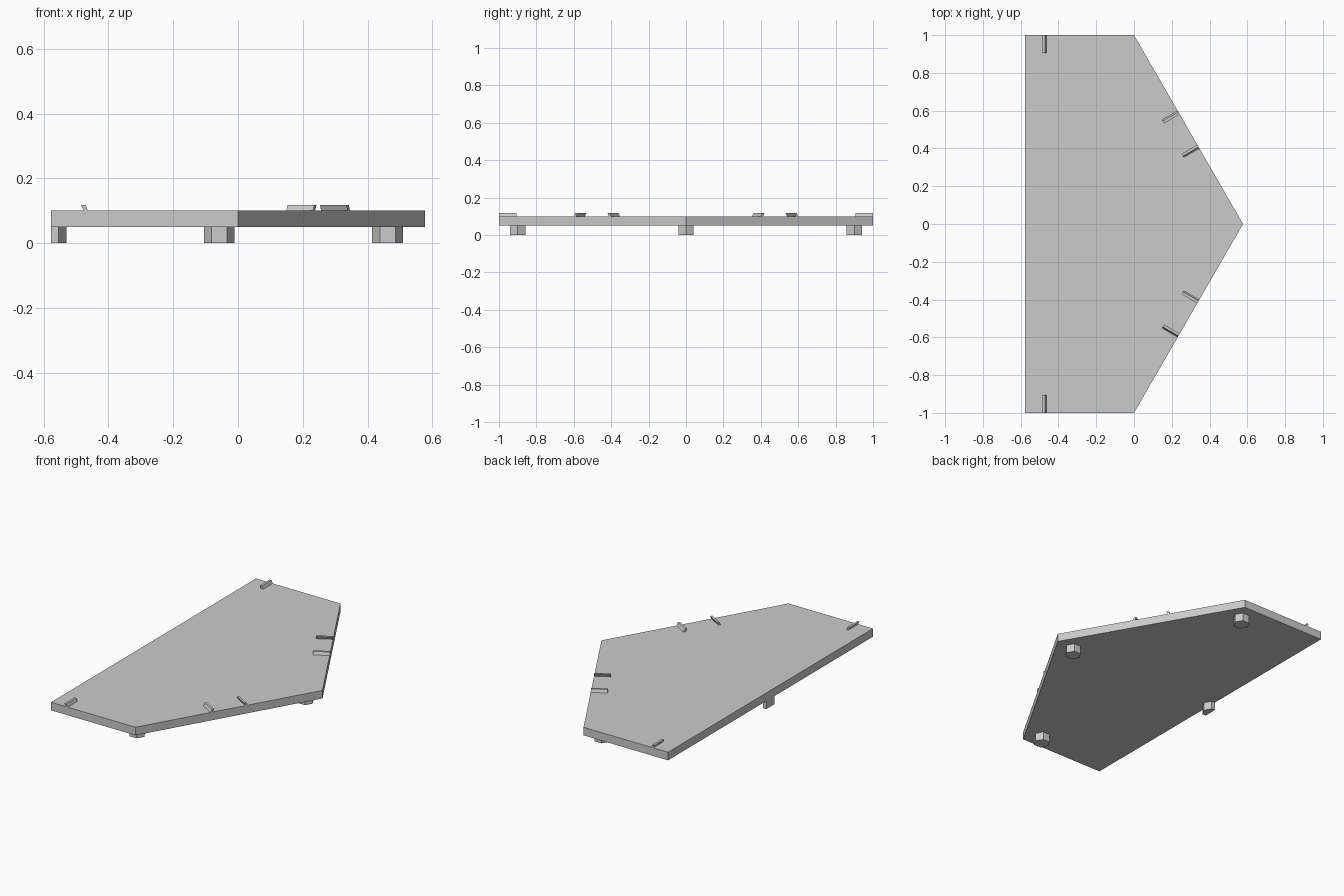
import bpy
import bmesh
from math import sin, cos, pi, sqrt
from mathutils import Vector, Matrix

cube = bpy.data.objects.get("Cube")
if cube:
    bpy.data.objects.remove(cube, do_unlink=True)

grey = bpy.data.materials.new("plain grey")
grey.use_nodes = True
color = (0.6, 0.6, 0.6, 1)
grey.diffuse_color = color
grey.node_tree.nodes["Principled BSDF"].inputs["Base Color"].default_value = color

RADIUS = 2 / sqrt(3)            # corner radius of the full hexagon
CENTRE_X = -RADIUS / 2          # its centre lies on the straight cut edge
BASE, TOP, PEG_TOP = 0.05, 0.1, 0.118


def ring(radius, angles):
    """Points on a circle, angles in steps of 60 degrees."""
    return [(radius * cos(a * pi / 3), radius * sin(a * pi / 3)) for a in angles]


def prism(name, low, high, z0, z1, matrix):
    """Flat-faced solid between two outlines with equal point counts."""
    bm = bmesh.new()
    a = [bm.verts.new((x, y, z0)) for x, y in low]
    b = [bm.verts.new((x, y, z1)) for x, y in high]
    bm.faces.new(a[::-1])
    bm.faces.new(b)
    for i in range(len(a)):
        j = (i + 1) % len(a)
        bm.faces.new((a[i], a[j], b[j], b[i]))
    bmesh.ops.transform(bm, matrix=matrix, verts=bm.verts)
    bmesh.ops.recalc_face_normals(bm, faces=bm.faces)
    mesh = bpy.data.meshes.new(name)
    bm.to_mesh(mesh)
    bm.free()
    mesh.materials.append(grey)
    obj = bpy.data.objects.new(name, mesh)
    bpy.context.collection.objects.link(obj)
    return obj


origin = Matrix.Translation((CENTRE_X, 0, 0))

# Half-hexagon board
corners = [(0, -1)] + ring(RADIUS, (-1, 0, 1)) + [(0, 1)]
prism("board", corners, corners, BASE, TOP, origin)

# Hexagonal feet near the corners, and a half foot at the cut edge
foot = ring(0.0475, range(6))
for name, angle in (("front_foot", -1), ("left_foot", 0), ("back_foot", 1)):
    x, y = ring(0.9 * RADIUS, [angle])[0]
    prism(name, foot, foot, 0, BASE, origin @ Matrix.Translation((x, y, 0)))
half = [(0, -0.0411)] + ring(0.0475, (-1, 0, 1)) + [(0, 0.0411)]
prism("cut_edge_half_foot", half, half, 0, BASE, origin)


# Leaning ribs in pairs about each edge midpoint, tops leaning to the middle
def rib(name, edge_angle, side):
    def outline(near, far):
        return [(0.905, side * near), (1, side * near),
                (1, side * far), (0.905, side * far)]
    turn = Matrix.Rotation(edge_angle * pi / 3, 4, "Z")
    prism(name, outline(0.101, 0.1145), outline(0.0925, 0.1065),
          TOP, PEG_TOP, origin @ turn)


rib("front_rib", -1.5, 1)
rib("back_rib", 1.5, -1)
for edge, angle in (("front_left", -0.5), ("back_left", 0.5)):
    for label, side in (("first", -1), ("second", 1)):
        rib(f"{edge}_{label}_rib", angle, side)
